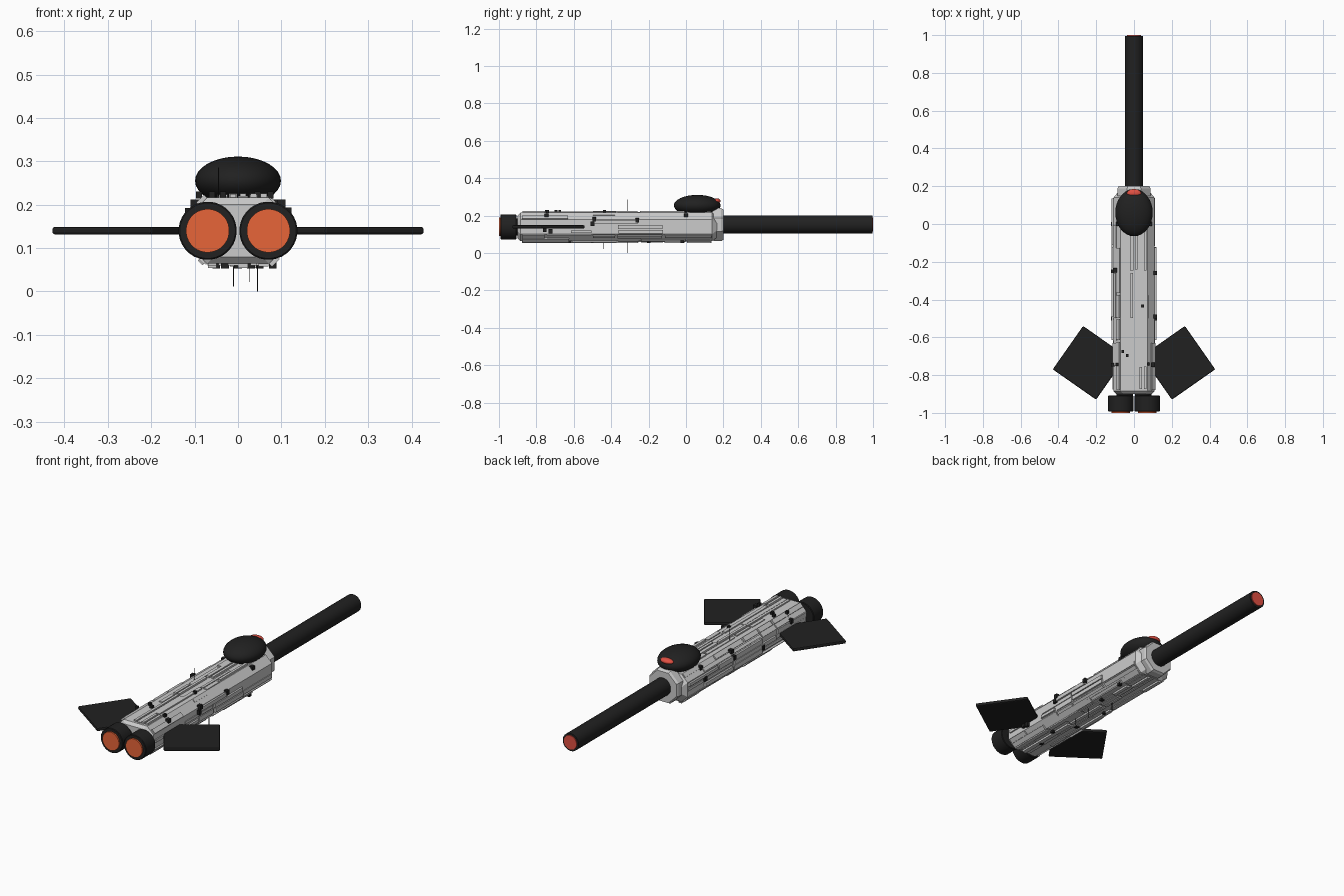
import bpy, bmesh, math, random
from mathutils import Matrix, Vector

random.seed(7)
if "Cube" in bpy.data.objects:
    bpy.data.objects.remove(bpy.data.objects["Cube"])


def material(name, rgb):
    m = bpy.data.materials.new(name)
    m.use_nodes = True
    m.diffuse_color = (*rgb, 1)
    m.node_tree.nodes["Principled BSDF"].inputs["Base Color"].default_value = (*rgb, 1)
    return m


GREY = material("hull grey", (0.6, 0.6, 0.6))
DARK = material("charcoal", (0.015, 0.015, 0.015))
ORANGE = material("engine orange", (0.8, 0.13, 0.04))
RED = material("lens red", (0.75, 0.08, 0.055))


def finish(bm, name, mat, smooth=False):
    bmesh.ops.recalc_face_normals(bm, faces=bm.faces)
    me = bpy.data.meshes.new(name)
    bm.to_mesh(me)
    bm.free()
    ob = bpy.data.objects.new(name, me)
    bpy.context.collection.objects.link(ob)
    me.materials.append(mat)
    if smooth:
        bpy.ops.object.select_all(action="DESELECT")
        ob.select_set(True)
        bpy.context.view_layer.objects.active = ob
        bpy.ops.object.shade_smooth_by_angle(angle=math.radians(35))
    return ob


def add_box(bm, centre, size, rot=Matrix()):
    m = Matrix.Translation(centre) @ rot.to_4x4() @ Matrix.Diagonal((*size, 1))
    return bmesh.ops.create_cube(bm, size=1, matrix=m)["verts"]


def loft(name, sections, mat, smooth=False):
    """Skin a list of closed loops and cap both ends."""
    bm = bmesh.new()
    rings = [[bm.verts.new(p) for p in s] for s in sections]
    n = len(rings[0])
    for a, b in zip(rings, rings[1:]):
        for i in range(n):
            j = (i + 1) % n
            bm.faces.new((a[i], a[j], b[j], b[i]))
    bm.faces.new(rings[0])
    bm.faces.new(rings[-1])
    return finish(bm, name, mat, smooth)


def turned(name, x, z, profile, mat, sides=32):
    """Round part along y from (y, radius) pairs."""
    ring = [(math.cos(a), math.sin(a)) for a in (math.tau * (i + 0.5) / sides for i in range(sides))]
    return loft(name, [[(x + r * c, y, z + r * s) for c, s in ring] for y, r in profile],
                mat, sides > 8)


# Hull: chamfered box with drawn-in ends
HALF_W, HALF_H, CUT, MID = 0.108, 0.076, 0.037, 0.14


def octagon(y, inset=0.0):
    w, h = HALF_W - inset, HALF_H - inset
    pts = [(w, h - CUT), (w - CUT, h), (CUT - w, h), (-w, h - CUT),
           (-w, CUT - h), (CUT - w, -h), (w - CUT, -h), (w, CUT - h)]
    return [Vector((x, y, MID + z)) for x, z in pts]


loft("hull", [octagon(-0.9, 0.015), octagon(-0.885), octagon(0.14), octagon(0.165, 0.02)], GREY)

# Armour strips laid lengthwise on all eight hull sides
bm = bmesh.new()
outline = octagon(0)
bands = [-0.88, -0.75, -0.62, -0.5, -0.37, -0.25, -0.12, 0.0, 0.14]
for i in range(8):
    a, b = outline[i], outline[(i + 1) % 8]
    along = (b - a).normalized()
    normal = along.cross(Vector((0, 1, 0))).normalized()
    if normal.dot((a + b) / 2 - Vector((0, 0, MID))) < 0:
        normal.negate()
    rot = Matrix((along, (0, 1, 0), normal)).transposed()
    width = (b - a).length
    lanes = max(2, round(width / 0.024))
    for lane in range(lanes):
        start = 0
        while start < len(bands) - 1:
            stop = min(start + random.choice((1, 1, 2, 2, 3)), len(bands) - 1)
            y0, y1 = bands[start], bands[stop]
            start = stop
            if random.random() < 0.22:
                continue
            lift = random.choice((0.004, 0.007, 0.010))
            strip = width / lanes * random.choice((0.6, 0.8, 0.97))
            pos = a + along * (width * (lane + 0.5) / lanes) + normal * (lift / 2 - 0.002)
            pos.y = (y0 + y1) / 2 + random.uniform(-0.004, 0.004)
            add_box(bm, pos, (strip, y1 - y0 - 0.012, lift + 0.004), rot)
finish(bm, "armour_strips", GREY)

# Collar and long barrel with its lens
turned("collar", 0, 0.152, [(0.13, 0.085), (0.15, 0.095), (0.188, 0.095), (0.2, 0.088)], GREY, 8)
turned("barrel", 0, 0.152, [(0.15, 0.048), (0.996, 0.048)], DARK)
turned("barrel_lens", 0, 0.152, [(0.99, 0.038), (1.0, 0.038)], RED)

# Twin engines
for side, x in (("right", -0.07), ("left", 0.07)):
    turned(side + "_engine", x, MID, [(-0.992, 0.064), (-0.989, 0.067), (-0.91, 0.067), (-0.907, 0.064)], DARK)
    turned(side + "_engine_mount", x * 0.7, MID, [(-0.915, 0.045), (-0.88, 0.045)], DARK)
    turned(side + "_engine_glow", x, MID, [(-1.0, 0.05), (-0.985, 0.05)], ORANGE)

# Swept square fins
for side, s in (("right", -1), ("left", 1)):
    bm = bmesh.new()
    add_box(bm, (s * 0.235, -0.735, MID), (0.28, 0.28, 0.018),
            Matrix.Rotation(s * math.radians(35), 3, "Z"))
    fin = finish(bm, side + "_fin", DARK)
    bevel = fin.modifiers.new("soft edge", "BEVEL")
    bevel.width = 0.006
    bevel.segments = 2

# Sensor dome with a rear-facing eye
for name, centre, size, mat in (
        ("dome", (0, 0.06, 0.255), (0.099, 0.125, 0.056), DARK),
        ("dome_eye", (0, 0.163, 0.279), (0.038, 0.022, 0.014), RED)):
    bm = bmesh.new()
    bmesh.ops.create_uvsphere(bm, u_segments=32, v_segments=16, radius=1,
                              matrix=Matrix.Translation(centre) @ Matrix.Diagonal((*size, 1)))
    finish(bm, name, mat, True)

# Small dark fittings on the top, sides and underside
bm = bmesh.new()
for x, y in ((-0.06, -0.675), (-0.035, -0.695), (0.045, -0.435), (0.075, -0.74), (-0.09, -0.745)):
    add_box(bm, (x, y, 0.222), (0.014, 0.016, 0.016))
for y, z in ((-0.755, 0.125), (-0.725, 0.118), (-0.5, 0.158), (-0.49, 0.182), (-0.26, 0.175)):
    add_box(bm, (0.113, y, z), (0.02, 0.02, 0.024))
for y, z in ((-0.745, 0.18), (-0.5, 0.13), (-0.25, 0.17), (0.0, 0.15)):
    add_box(bm, (-0.113, y, z), (0.018, 0.02, 0.024))
for x, y in ((0.085, 0.0), (-0.085, 0.0), (0.1, -0.745), (-0.1, -0.245)):
    add_box(bm, (x, y, 0.202), (0.02, 0.022, 0.02))
for x, y in ((0.08, -0.02), (-0.03, -0.5), (0.03, -0.62), (-0.05, -0.3), (0.0, -0.75), (0.05, -0.2)):
    add_box(bm, (x, y, 0.06), (0.018, 0.018, 0.014))
finish(bm, "fittings", DARK)

# Whip antennas
bm = bmesh.new()
for x, y, z0, z1 in ((-0.045, -0.315, 0.21, 0.286), (0.045, -0.315, 0.0, 0.07),
                     (-0.01, -0.19, 0.012, 0.07), (0.027, -0.44, 0.022, 0.07)):
    add_box(bm, (x, y, (z0 + z1) / 2), (0.002, 0.002, z1 - z0))
finish(bm, "antennas", DARK)
